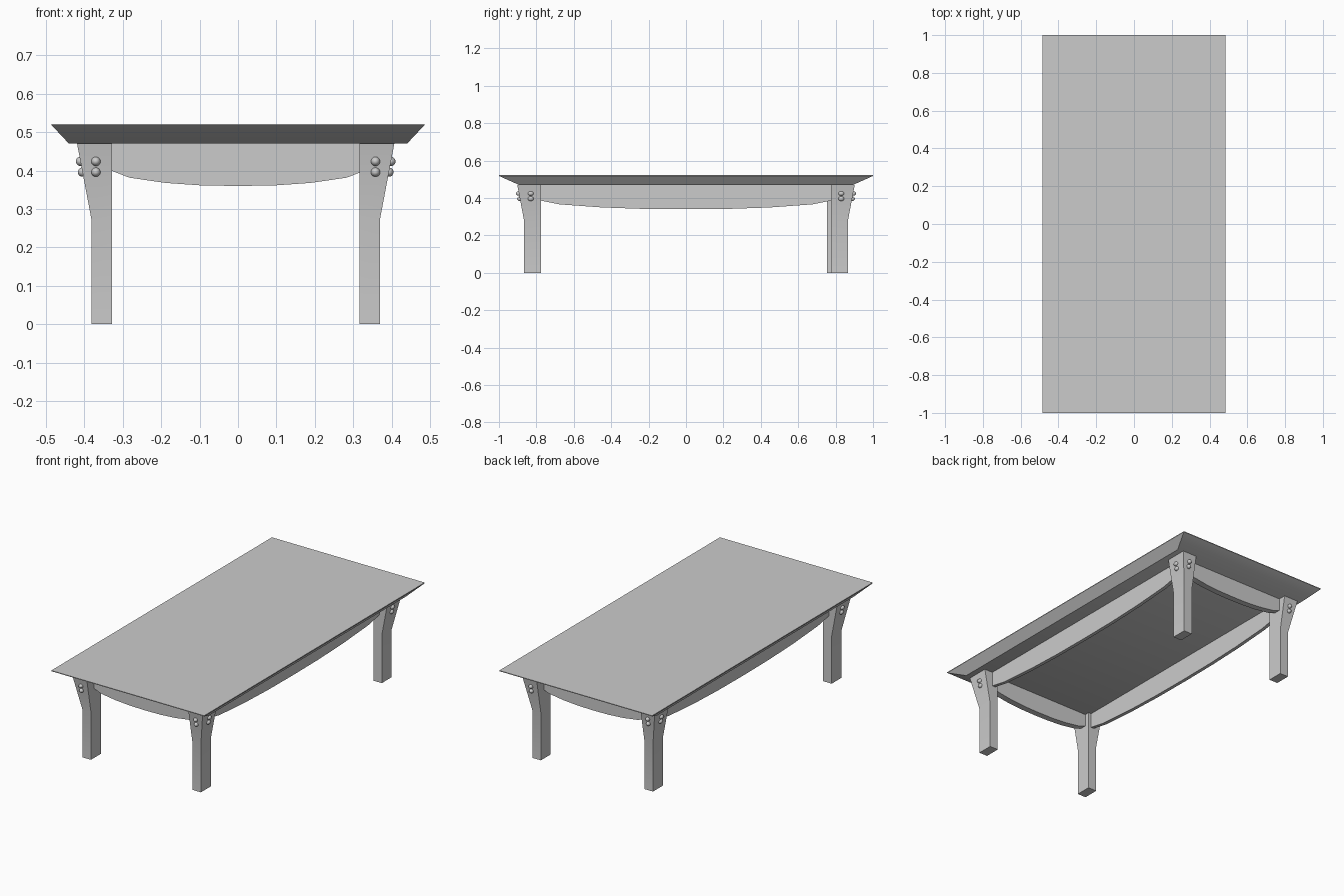
import bpy
import bmesh
from math import radians
from mathutils import Matrix

cube = bpy.data.objects.get("Cube")
if cube:
    bpy.data.objects.remove(cube)


def finish(name, bm, angle=30):
    bmesh.ops.recalc_face_normals(bm, faces=bm.faces)
    mesh = bpy.data.meshes.new(name)
    bm.to_mesh(mesh)
    bm.free()
    obj = bpy.data.objects.new(name, mesh)
    bpy.context.collection.objects.link(obj)
    bpy.ops.object.select_all(action='DESELECT')
    obj.select_set(True)
    bpy.context.view_layer.objects.active = obj
    bpy.ops.object.shade_smooth_by_angle(angle=radians(angle))
    return obj


def loft(name, sections):
    """Skin a stack of rectangles given as (x0, x1, y0, y1, z)."""
    bm = bmesh.new()
    rings = [[bm.verts.new((x, y, z)) for x, y in ((x0, y0), (x1, y0), (x1, y1), (x0, y1))]
             for x0, x1, y0, y1, z in sections]
    for low, high in zip(rings, rings[1:]):
        for i in range(4):
            j = (i + 1) % 4
            bm.faces.new((low[i], low[j], high[j], high[i]))
    bm.faces.new(rings[0])
    bm.faces.new(rings[-1])
    return finish(name, bm)


UNDERSIDE = 0.47

# Table top with a wide undercut edge
loft("table_top", [(-x, x, -y, y, z) for x, y, z in
                   ((0.44, 0.893, UNDERSIDE), (0.485, 1, 0.518), (0.485, 1, 0.522))])


# Legs, straight inside and flared outside towards the top
def leg(name, sx, sy, dx, dy):
    sections = []
    for z, flare in ((0, 0), (0.275, 0), (UNDERSIDE, 0.037)):
        xs = sorted((sx * 0.322 + dx, sx * (0.376 + flare) + dx))
        ys = sorted((sy * 0.775 + dy, sy * (0.865 + flare) + dy))
        sections.append((*xs, *ys, z))
    loft(name, sections)


# Domed bolt heads, a pair on each outer leg face
def bolt(name, x, y, z):
    bm = bmesh.new()
    bmesh.ops.create_uvsphere(bm, u_segments=16, v_segments=10, radius=0.012)
    bmesh.ops.scale(bm, vec=(1, 1.3, 1), verts=bm.verts)
    bmesh.ops.translate(bm, vec=(x, y, z), verts=bm.verts)
    finish(name, bm, 60)


for sx, side in ((1, "left"), (-1, "right")):
    for sy, end in ((-1, "front"), (1, "back")):
        dx = -0.006
        dy = -0.02 if (sx, sy) == (-1, 1) else 0
        leg(f"{end}_{side}_leg", sx, sy, dx, dy)
        for z, row in ((0.424, "upper"), (0.396, "lower")):
            flare = 0.037 * (z - 0.275) / (UNDERSIDE - 0.275)
            bolt(f"{end}_{side}_end_bolt_{row}",
                 sx * 0.364 + dx, sy * (0.865 + flare) + dy, z)
            bolt(f"{end}_{side}_side_bolt_{row}",
                 sx * (0.376 + flare) + dx, sy * 0.83 + dy, z)

# Aprons, thin boards with a bellied lower edge
BELLY = ((0, 0), (0.3, 0.04), (0.58, 0.2), (0.87, 0.54), (1, 0.95), (1.05, 1.1))


def apron(name, half, low, rise, offset, thick, along_y):
    curve = [(-u * half, low + rise * v) for u, v in reversed(BELLY[1:])]
    curve += [(u * half, low + rise * v) for u, v in BELLY]
    end = curve[-1][0]
    outline = curve + [(end, UNDERSIDE), (-end, UNDERSIDE)]
    bm = bmesh.new()
    face = bm.faces.new([bm.verts.new((u, offset - thick / 2, z)) for u, z in outline])
    ext = bmesh.ops.extrude_face_region(bm, geom=[face], use_keep_orig=True)
    moved = [g for g in ext["geom"] if isinstance(g, bmesh.types.BMVert)]
    bmesh.ops.translate(bm, vec=(0, thick, 0), verts=moved)
    if along_y:
        bmesh.ops.rotate(bm, verts=bm.verts, cent=(0, 0, 0),
                         matrix=Matrix.Rotation(radians(-90), 3, 'Z'))
    finish(name, bm)


for s, end, side in ((-1, "front", "right"), (1, "back", "left")):
    apron(f"{end}_apron", 0.325, 0.36, 0.04, s * 0.82, 0.036, False)
    apron(f"{side}_apron", 0.775, 0.34, 0.048, s * 0.35 - 0.006, 0.02, True)
